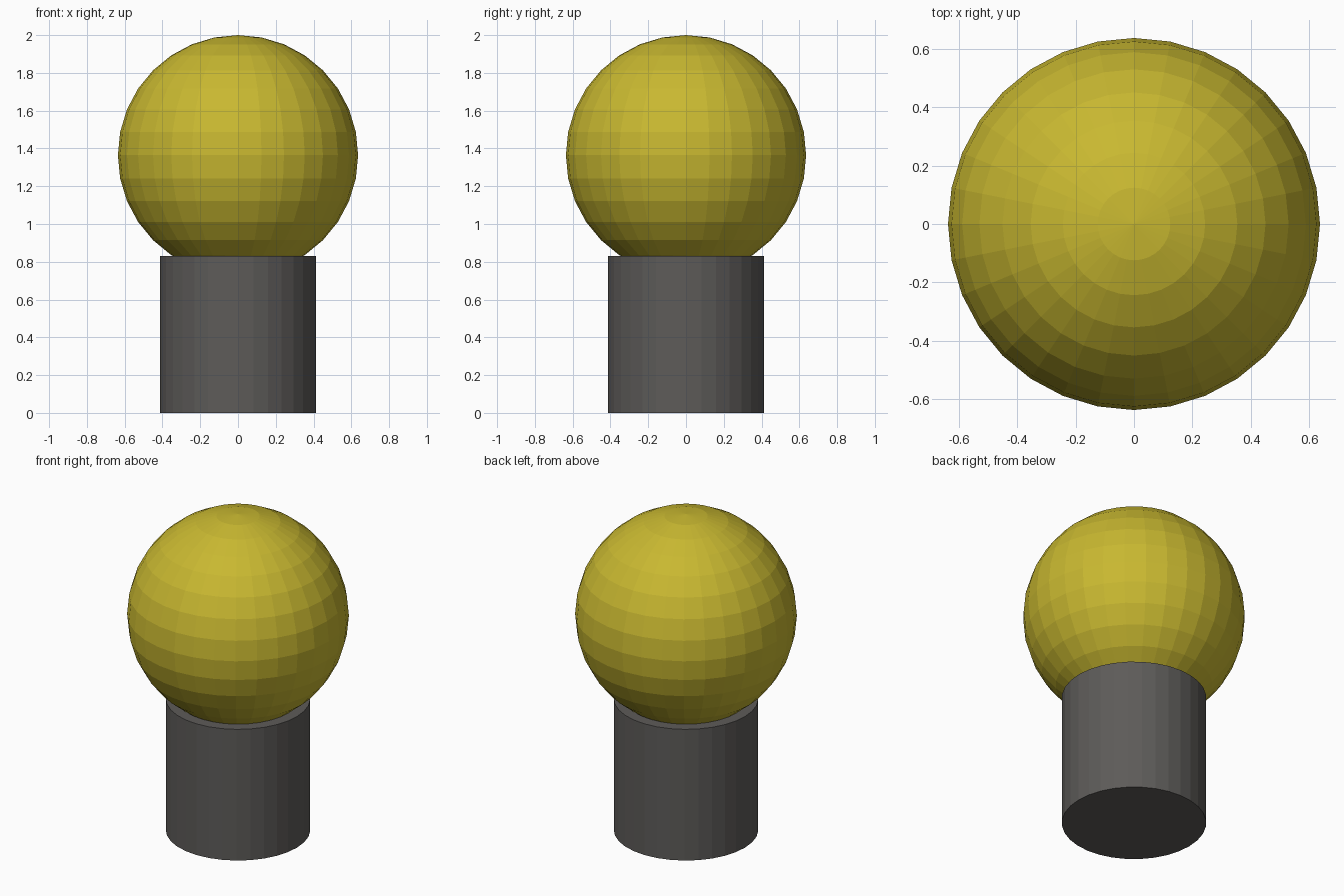
import bpy

if "Cube" in bpy.data.objects:
    bpy.data.objects.remove(bpy.data.objects["Cube"])


def paint(obj, name, color):
    mat = bpy.data.materials.new(name)
    mat.diffuse_color = (*color, 1.0)
    mat.use_nodes = True
    mat.node_tree.nodes["Principled BSDF"].inputs["Base Color"].default_value = mat.diffuse_color
    obj.data.materials.append(mat)


# Cylindrical base
HEIGHT = 0.83
bpy.ops.mesh.primitive_cylinder_add(vertices=32, radius=0.414, depth=HEIGHT,
                                    location=(0, 0, HEIGHT / 2))
base = bpy.context.object
base.name = "base"
paint(base, "dark_grey", (0.11, 0.105, 0.10))

# Faceted globe sunk slightly into the base
RADIUS = 0.636
bpy.ops.mesh.primitive_uv_sphere_add(segments=32, ring_count=16, radius=RADIUS,
                                     location=(0, 0, 2 - RADIUS))
globe = bpy.context.object
globe.name = "globe"
paint(globe, "yellow", (0.58, 0.48, 0.03))
